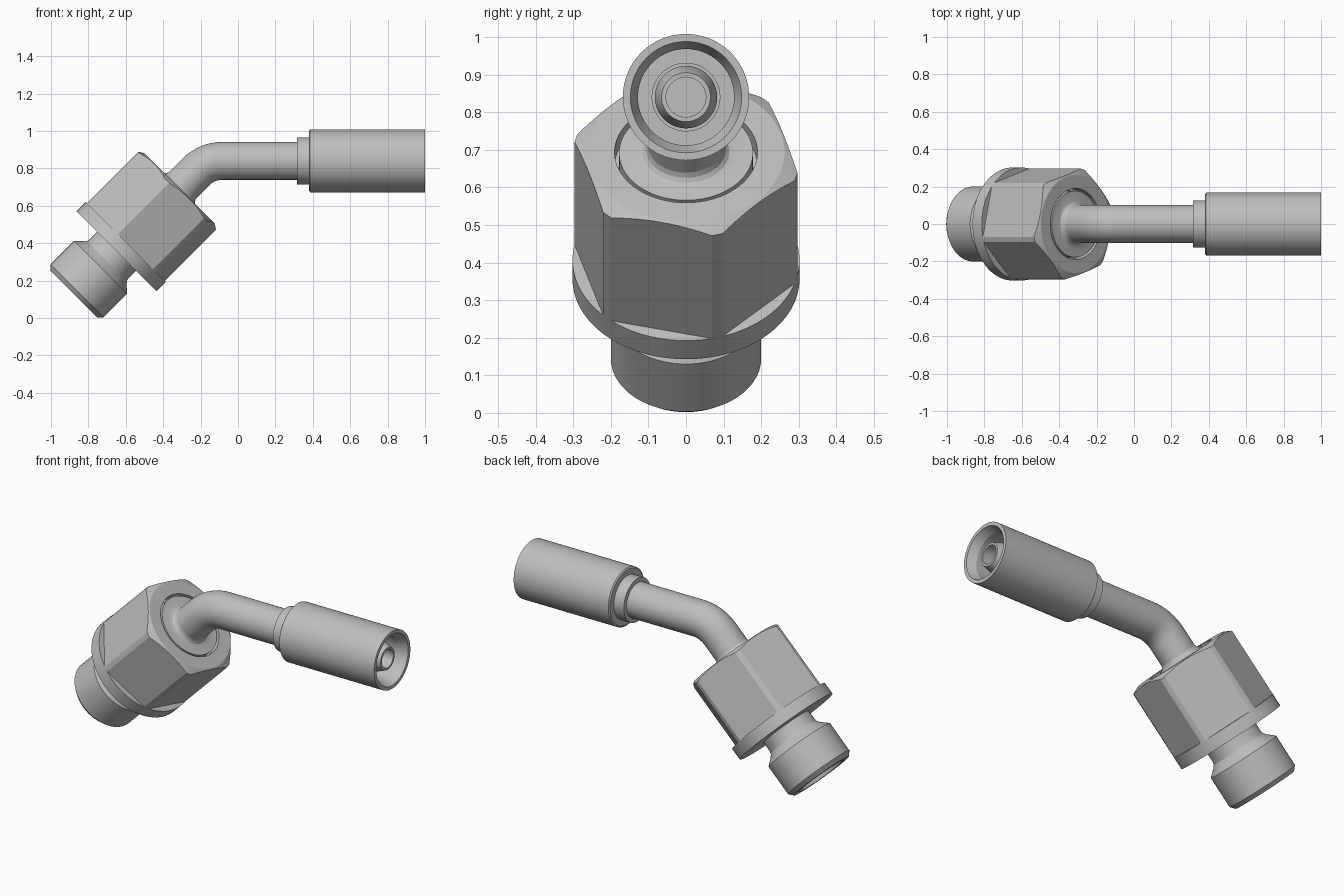
import bpy, bmesh, math
from mathutils import Vector

if "Cube" in bpy.data.objects:
    bpy.data.objects.remove(bpy.data.objects["Cube"])

steel = bpy.data.materials.new("grey steel")
steel.diffuse_color = (0.52, 0.52, 0.52, 1)
steel.use_nodes = True
steel.node_tree.nodes["Principled BSDF"].inputs["Base Color"].default_value = steel.diffuse_color

Y = Vector((0, 1, 0))
Q = math.sqrt(0.5)
BEND = Vector((-0.166, 0, 0.84))      # where the two pipe axes meet
DOWN = Vector((-Q, 0, -Q))            # axis of nut and thread
DOWN_UP = Vector((-Q, 0, Q))
X, Z = Vector((1, 0, 0)), Vector((0, 0, 1))
CORNER = 16                           # turn of the hexagon in degrees
ANGLES = sorted({i * 3.75 for i in range(96)} |
                {(CORNER + 60 * k + s) % 360 for k in range(6) for s in (-2.85, 2.85)})


def loft(name, rings):
    """Skin a list of closed rings of points; zero-radius rings close the ends."""
    bm = bmesh.new()
    rows = [[bm.verts.new(p) for p in ring] for ring in rings]
    n = len(rows[0])
    for a, b in zip(rows, rows[1:]):
        for i in range(n):
            j = (i + 1) % n
            bm.faces.new((a[i], a[j], b[j], b[i]))
    bmesh.ops.remove_doubles(bm, verts=bm.verts, dist=1e-5)
    bmesh.ops.recalc_face_normals(bm, faces=bm.faces)
    me = bpy.data.meshes.new(name)
    bm.to_mesh(me)
    bm.free()
    ob = bpy.data.objects.new(name, me)
    bpy.context.collection.objects.link(ob)
    me.materials.append(steel)
    bpy.ops.object.select_all(action='DESELECT')
    ob.select_set(True)
    bpy.context.view_layer.objects.active = ob
    bpy.ops.object.shade_smooth_by_angle(angle=math.radians(20))


def ring(o, up, r):
    pts = []
    for d in ANGLES:
        a = math.radians(d)
        pts.append(o + (Y * math.sin(a) - up * math.cos(a)) * r)
    return pts


def lathe(name, o, axis, up, profile):
    loft(name, [ring(o + axis * s, up, r) for s, r in profile])


def hex_radius(deg):
    t = (deg - CORNER + 30) % 60 - 30
    return min(0.302, 0.2687 / math.cos(math.radians(30 - abs(t))))


def hex_ring(height):
    pts = []
    for d in ANGLES:
        a, r = math.radians(d), hex_radius(d)
        pts.append(BEND + DOWN * height(r) + (Y * math.sin(a) - DOWN_UP * math.cos(a)) * r)
    return pts


# hexagon nut with chamfered top, round flange and recess
nut = [ring(BEND + DOWN * s, DOWN_UP, r) for s, r in
       ((0.26, 0), (0.26, 0.19), (0.207, 0.19), (0.207, 0.262))]
nut += [hex_ring(lambda r: 0.207 + (r - 0.262) * 0.5), hex_ring(lambda r: 0.614)]
nut += [ring(BEND + DOWN * s, DOWN_UP, r) for s, r in
        ((0.614, 0.302), (0.684, 0.302), (0.684, 0))]
loft("swivel_nut", nut)

# threaded end with undercut and tapered bore
lathe("threaded_end", BEND, DOWN, DOWN_UP, [
    (0.66, 0), (0.66, 0.147), (0.74, 0.147), (0.755, 0.15), (0.771, 0.163), (0.804, 0.2),
    (0.983, 0.2), (1.007, 0.178), (1.007, 0.145), (0.8, 0.08), (0.7, 0.08), (0.7, 0)])

# plug inside the nut, filleted to the tube
lathe("tube_seat", BEND, DOWN, DOWN_UP, [
    (0.3, 0), (0.3, 0.178), (0.21, 0.178), (0.21, 0.128), (0.206, 0.115), (0.197, 0.106),
    (0.18, 0.1), (0.18, 0)])

# bent tube
R = 0.2
T = R * math.tan(math.radians(22.5))
start = BEND + X * T
tube = [ring(X * 0.34 + Z * 0.84, Z, r) for r in (0.053, 0.101)]
for i in range(17):
    a = math.radians(45 * i / 16)
    p = start + Vector((-math.sin(a), 0, math.cos(a) - 1)) * R
    tube.append(ring(p, Vector((-math.sin(a), 0, math.cos(a))), 0.101))
tube += [ring(BEND + DOWN * 0.28, DOWN_UP, r) for r in (0.101, 0)]
bore = [ring(X * x + Z * 0.84, Z, r) for x, r in ((-0.1, 0), (-0.1, 0.053))]
loft("bent_tube", bore + tube)

# crimp sleeve with collar and inner hose stem
lathe("crimp_sleeve", Z * 0.84, X, Z, [
    (0.315, 0.09), (0.315, 0.126), (0.38, 0.126), (0.38, 0.160), (0.386, 0.168), (1, 0.168),
    (1, 0.148), (0.95, 0.128), (0.5, 0.128), (0.5, 0.09), (0.315, 0.09)])
lathe("hose_stem", Z * 0.84, X, Z, [
    (0.33, 0.053), (0.33, 0.083), (0.92, 0.083), (0.97, 0.065), (0.97, 0.053), (0.33, 0.053)])
